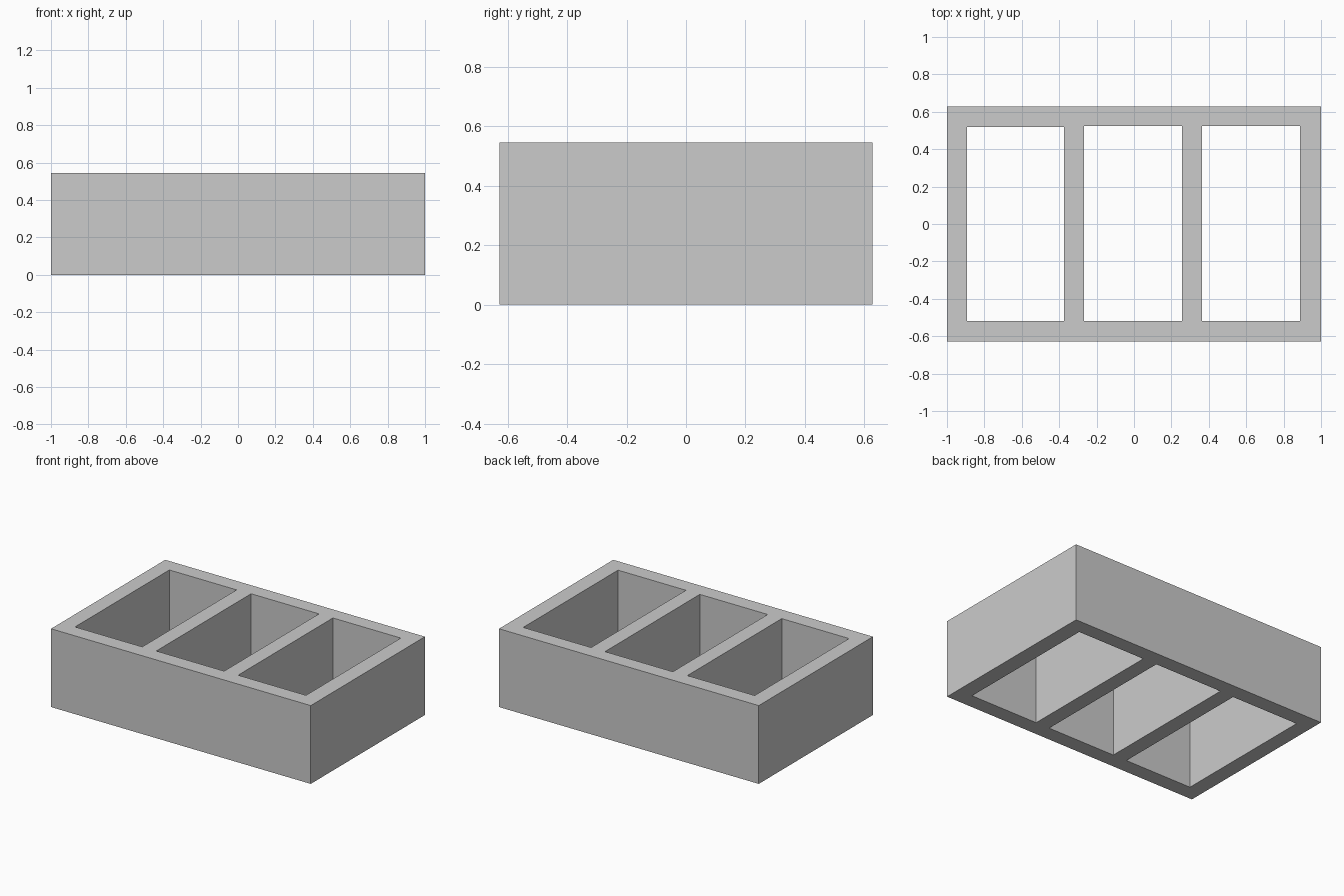
import bpy

cube = bpy.data.objects.get("Cube")
if cube:
    bpy.data.objects.remove(cube, do_unlink=True)

HEIGHT = 0.545

# Plain grey material
grey = bpy.data.materials.new("plain_grey")
grey.use_nodes = True
colour = (0.6, 0.6, 0.6, 1)
grey.diffuse_color = colour
grey.node_tree.nodes["Principled BSDF"].inputs["Base Color"].default_value = colour


def box(name, x0, x1, y0, y1, z0, z1):
    """Box between two corners, with its scale applied."""
    bpy.ops.mesh.primitive_cube_add(
        size=1, location=((x0 + x1) / 2, (y0 + y1) / 2, (z0 + z1) / 2))
    obj = bpy.context.object
    obj.name = name
    obj.scale = (x1 - x0, y1 - y0, z1 - z0)
    bpy.ops.object.transform_apply(location=True, rotation=False, scale=True)
    obj.data.materials.append(grey)
    return obj


# Solid block
block = box("three_cell_block", -1, 1, -0.628, 0.628, 0, HEIGHT)

# Three rectangular cells cut right through from top to bottom
cells = [(-0.892, -0.374, 0.519), (-0.266, 0.257, 0.524), (0.364, 0.887, 0.524)]
for x0, x1, back in cells:
    cutter = box("cell_cutter", x0, x1, -0.519, back, -0.1, HEIGHT + 0.1)
    cutter.hide_render = True
    cut = block.modifiers.new("cell", "BOOLEAN")
    cut.operation = "DIFFERENCE"
    cut.solver = "EXACT"
    cut.object = cutter
    bpy.context.view_layer.objects.active = block
    bpy.ops.object.modifier_apply(modifier=cut.name)
    bpy.data.objects.remove(cutter, do_unlink=True)
